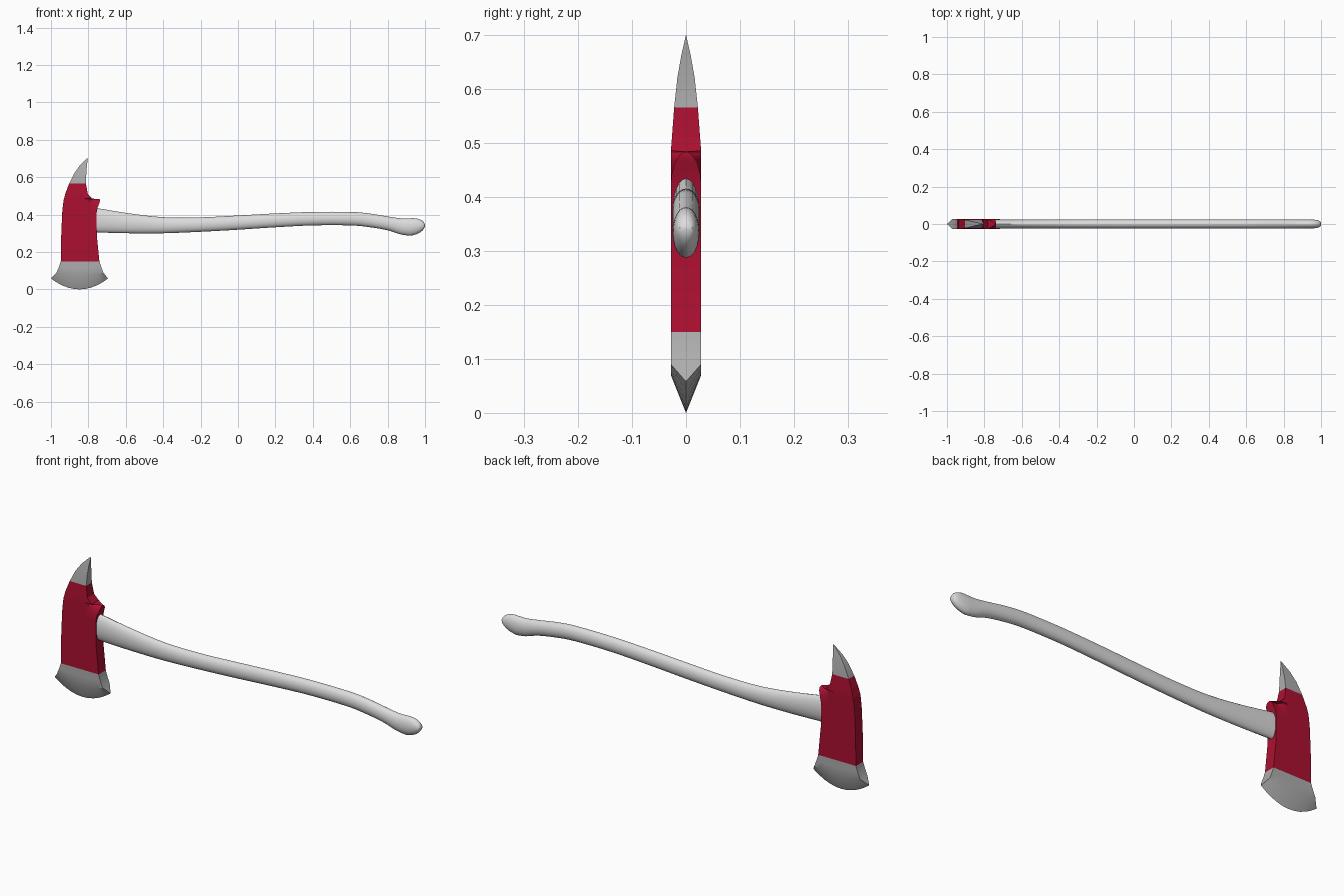
import bpy, bmesh, math

cube = bpy.data.objects.get("Cube")
if cube:
    bpy.data.objects.remove(cube)


def material(name, color):
    m = bpy.data.materials.new(name)
    m.use_nodes = True
    m.diffuse_color = (*color, 1)
    m.node_tree.nodes["Principled BSDF"].inputs["Base Color"].default_value = (*color, 1)
    return m


RED = material("red paint", (0.41, 0.005, 0.03))
STEEL = material("bare steel", (0.42, 0.42, 0.42))
GREY = material("pale grey handle", (0.72, 0.72, 0.72))


def loft(name, rings, materials, caps=False):
    """Skin a list of equal closed rings into one object."""
    bm = bmesh.new()
    rows = [[bm.verts.new(p) for p in ring] for ring in rings]
    count = len(rows[0])
    for a, b in zip(rows, rows[1:]):
        for i in range(count):
            j = (i + 1) % count
            bm.faces.new((a[i], a[j], b[j], b[i]))
    if caps:
        bm.faces.new(rows[0])
        bm.faces.new(rows[-1])
    bmesh.ops.remove_doubles(bm, verts=bm.verts, dist=0.00005)
    bmesh.ops.recalc_face_normals(bm, faces=bm.faces)
    mesh = bpy.data.meshes.new(name)
    bm.to_mesh(mesh)
    bm.free()
    for m in materials:
        mesh.materials.append(m)
    ob = bpy.data.objects.new(name, mesh)
    bpy.context.collection.objects.link(ob)
    bpy.ops.object.select_all(action='DESELECT')
    ob.select_set(True)
    bpy.context.view_layer.objects.active = ob
    bpy.ops.object.shade_smooth_by_angle(angle=math.radians(32))
    return ob


# Axe head rows: height, end lift, left x, right x, half thickness, thickness at the rear lug
HEAD = [
    (0.00, 0.058, -1.0, -0.695, 0, 0),
    (0.07, 0.02, -0.97, -0.72, 0.028, 0.028),
    (0.115, 0.006, -0.957, -0.732, 0.028, 0.028),
    (0.15, 0, -0.947, -0.741, 0.028, 0.028),
    (0.29, 0, -0.945, -0.755, 0.028, 0.028),
    (0.41, 0, -0.94, -0.756, 0.028, 0.028),
    (0.44, 0, -0.937, -0.75, 0.028, 0.027),
    (0.465, 0, -0.934, -0.74, 0.028, 0.02),
    (0.478, 0, -0.932, -0.738, 0.028, 0.011),
    (0.483, 0, -0.931, -0.74, 0.028, 0.002),
    (0.485, 0, -0.93, -0.78, 0.028, 0.028),
    (0.51, 0, -0.924, -0.803, 0.026, 0.026),
    (0.565, 0, -0.903, -0.813, 0.022, 0.022),
    (0.62, 0, -0.876, -0.811, 0.016, 0.016),
    (0.66, 0, -0.848, -0.808, 0.009, 0.009),
    (0.70, 0, -0.808, -0.803, 0, 0),
]
COLUMNS = [0, 0.1, 0.2, 0.3, 0.4, 0.5, 0.6, 0.7, 0.8, 0.9, 1]


def head_ring(z, lift, left, right, half, lug):
    front = []
    for t in COLUMNS:
        blend = min(1, max(0, (t - 0.7) / 0.1))
        front.append((left + (right - left) * t,
                      -(half + (lug - half) * blend),
                      z + lift * (2 * t - 1) ** 2))
    return front + [(x, -y, h) for x, y, h in reversed(front)]


head = loft("axe_head", [head_ring(*r) for r in HEAD], [RED, STEEL])
for face in head.data.polygons:
    if not 0.15 < face.center.z < 0.565:
        face.material_index = 1

# Curved handle: x, bottom z, top z
HANDLE = [
    (-0.79, 0.305, 0.437), (-0.74, 0.304, 0.432), (-0.58, 0.30, 0.406),
    (-0.4, 0.30, 0.386), (-0.2, 0.308, 0.385), (0, 0.319, 0.395),
    (0.2, 0.332, 0.406), (0.4, 0.342, 0.414), (0.6, 0.342, 0.414),
    (0.7, 0.333, 0.406), (0.8, 0.316, 0.39), (0.87, 0.294, 0.38),
    (0.92, 0.287, 0.38),
]


def spline(a, b, c, d, t):
    return tuple(0.5 * (2 * q + (r - p) * t + (2 * p - 5 * q + 4 * r - s) * t * t
                        + (3 * q - p - 3 * r + s) * t ** 3)
                 for p, q, r, s in zip(a, b, c, d))


sections = []
last = len(HANDLE) - 1
for i in range(last):
    pts = [HANDLE[min(max(k, 0), last)] for k in range(i - 1, i + 3)]
    sections += [(*spline(*pts, s / 4), 0.025) for s in range(4)]

# Rounded knob at the end of the grip
for k in range(9):
    a = math.radians(89 * k / 8)
    c = math.cos(a)
    mid = 0.3335 + 0.008 * math.sin(a)
    sections.append((0.92 + 0.08 * math.sin(a), mid - 0.0465 * c,
                     mid + 0.0465 * c, 0.025 * math.sqrt(c)))

SIDES = 24


def handle_ring(x, low, high, half):
    mid, tall = (low + high) / 2, (high - low) / 2
    angles = [math.tau * k / SIDES for k in range(SIDES)]
    return [(x, half * math.cos(a), mid + tall * math.sin(a)) for a in angles]


loft("handle", [handle_ring(*s) for s in sections], [GREY], caps=True)
